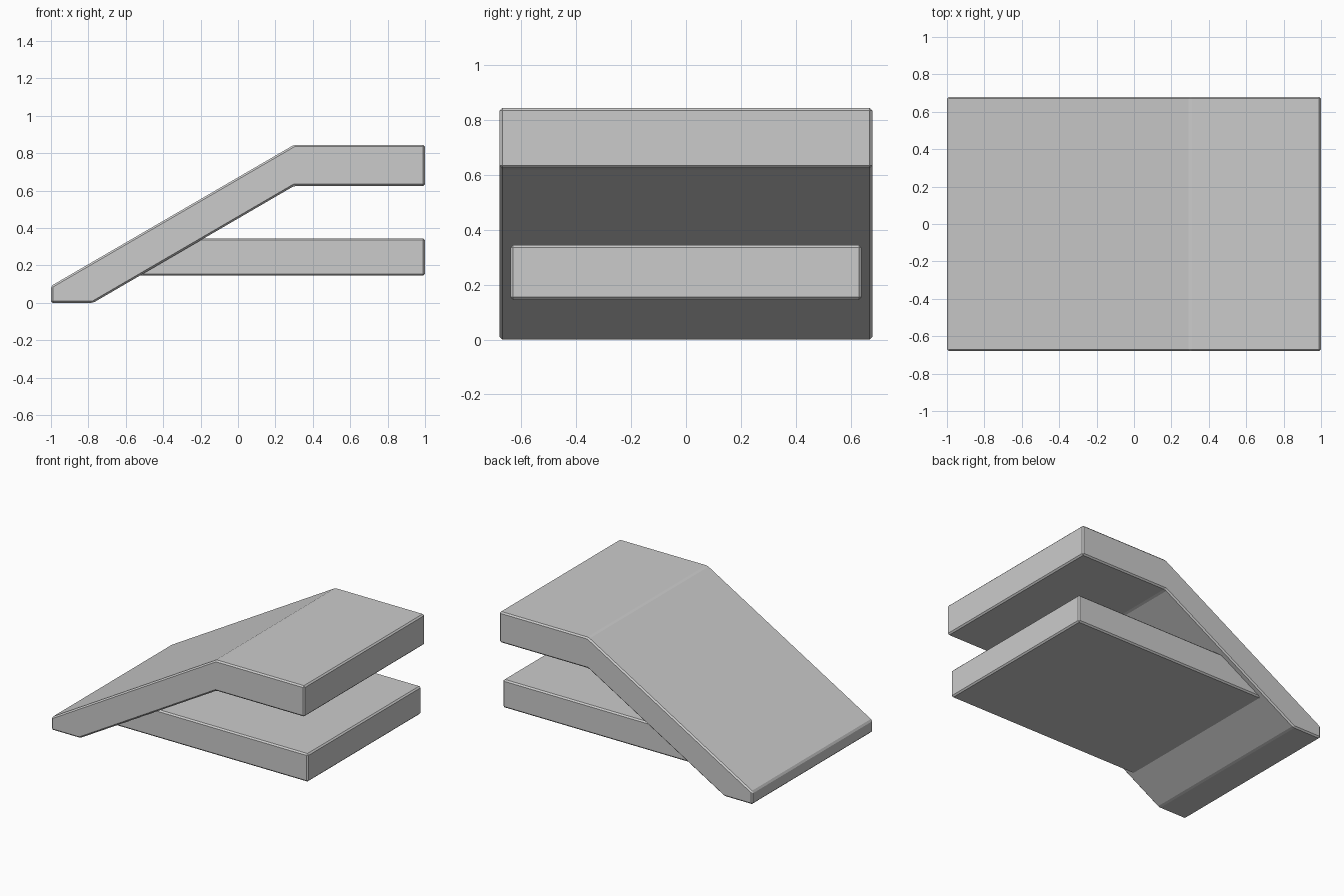
import bpy
import bmesh

cube = bpy.data.objects.get("Cube")
if cube:
    bpy.data.objects.remove(cube, do_unlink=True)

grey = bpy.data.materials.new("light grey")
grey.use_nodes = True
colour = (0.6, 0.6, 0.6, 1)
grey.diffuse_color = colour
grey.node_tree.nodes["Principled BSDF"].inputs["Base Color"].default_value = colour


def slab(name, profile, half_width):
    """Extrude an x-z profile across y and chamfer its edges."""
    bm = bmesh.new()
    face = bm.faces.new([bm.verts.new((x, -half_width, z)) for x, z in profile])
    ext = bmesh.ops.extrude_face_region(bm, geom=[face])
    moved = [v for v in ext["geom"] if isinstance(v, bmesh.types.BMVert)]
    bmesh.ops.translate(bm, verts=moved, vec=(0, 2 * half_width, 0))
    bmesh.ops.recalc_face_normals(bm, faces=bm.faces[:])
    bmesh.ops.bevel(bm, geom=bm.edges[:], offset=0.01, segments=1,
                    profile=0.5, affect='EDGES')
    mesh = bpy.data.meshes.new(name)
    bm.to_mesh(mesh)
    bm.free()
    mesh.materials.append(grey)
    obj = bpy.data.objects.new(name, mesh)
    bpy.context.collection.objects.link(obj)
    return obj


# Sloped slab that bends into a level upper deck
slab("ramp_and_deck",
     [(-1, 0), (-0.775, 0), (0.3, 0.625), (1, 0.625),
      (1, 0.845), (0.3, 0.845), (-1, 0.09)], 0.68)

# Narrower level shelf, its slanted end buried in the ramp
slab("lower_shelf",
     [(-0.6, 0.145), (1, 0.145), (1, 0.345), (-0.26, 0.345)], 0.64)
